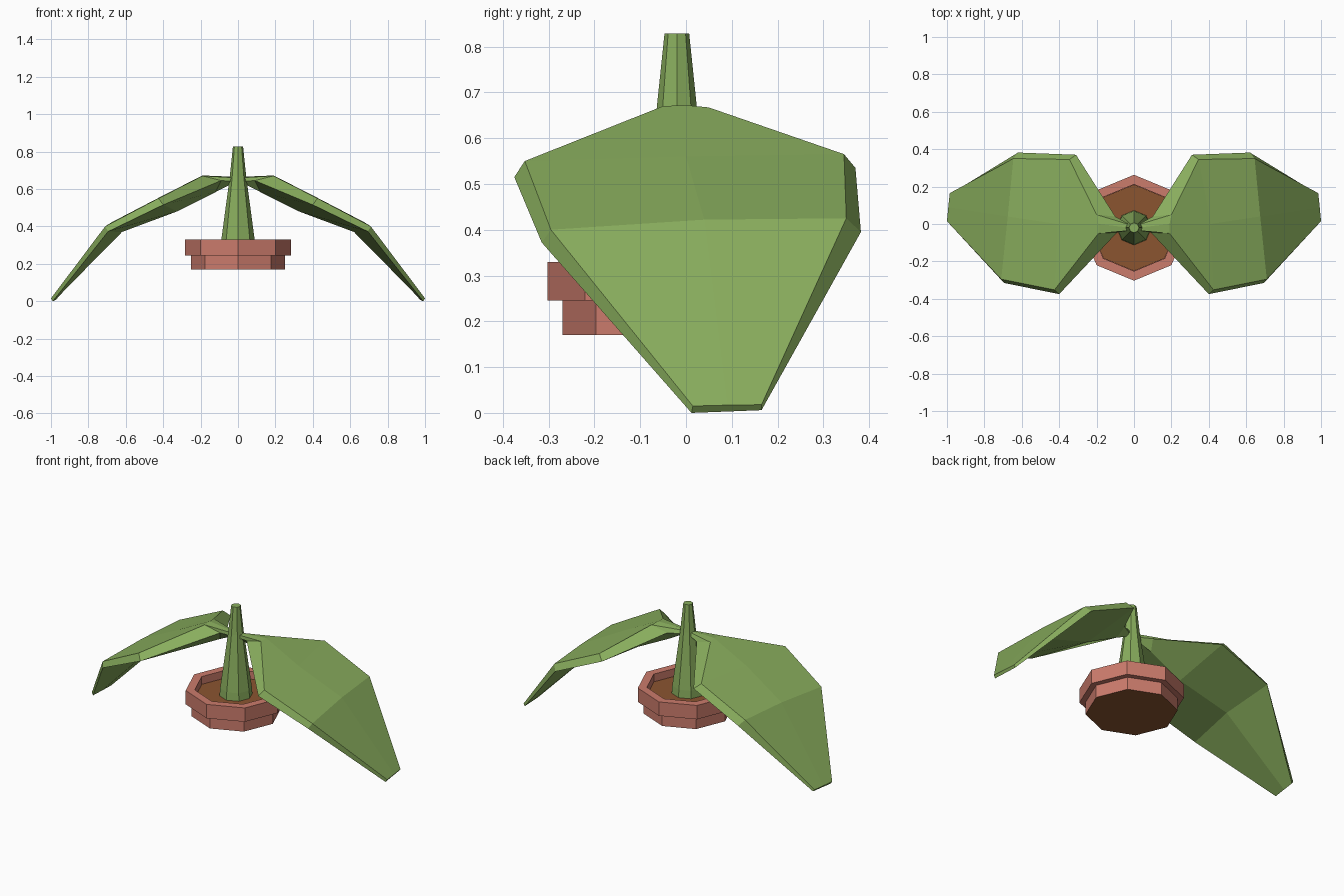
import bpy, bmesh
from math import cos, sin, tau

if "Cube" in bpy.data.objects:
    bpy.data.objects.remove(bpy.data.objects["Cube"])

CY = -0.02  # plant axis in y


def material(name, rgb):
    m = bpy.data.materials.new(name)
    m.diffuse_color = (*rgb, 1)
    m.use_nodes = True
    m.node_tree.nodes["Principled BSDF"].inputs["Base Color"].default_value = m.diffuse_color
    return m


green = material("leaf_green", (0.25, 0.42, 0.11))
clay = material("clay", (0.60, 0.20, 0.15))
earth = material("earth", (0.26, 0.09, 0.03))


def loft(name, rings, mat, cap_start=True, cap_end=True):
    """Skin a series of equally sized point rings with flat faces."""
    bm = bmesh.new()
    rows = [[bm.verts.new(p) for p in ring] for ring in rings]
    n = len(rows[0])
    for a, b in zip(rows, rows[1:]):
        for i in range(n):
            j = (i + 1) % n
            bm.faces.new((a[i], a[j], b[j], b[i]))
    if cap_start:
        bm.faces.new(rows[0][::-1])
    if cap_end:
        bm.faces.new(rows[-1])
    bmesh.ops.recalc_face_normals(bm, faces=bm.faces)
    me = bpy.data.meshes.new(name)
    bm.to_mesh(me)
    bm.free()
    me.materials.append(mat)
    ob = bpy.data.objects.new(name, me)
    bpy.context.collection.objects.link(ob)
    return ob


def lathe(name, profile, mat):
    """Eight-sided turned part from (radius, z) pairs."""
    rings = [[(r * cos(i * tau / 8), CY + r * sin(i * tau / 8), z) for i in range(8)]
             for r, z in profile]
    return loft(name, rings, mat)


# Stepped pot with a hollow rim and a dark underside
pot = lathe("pot", [(0.25, 0.17), (0.25, 0.245), (0.283, 0.245), (0.283, 0.33),
                    (0.232, 0.33), (0.232, 0.27)], clay)
pot.data.materials.append(earth)
for f in pot.data.polygons:
    if len(f.vertices) == 8 and f.center.z < 0.2:
        f.material_index = 1

# Soil and tapered stem
lathe("soil", [(0.231, 0.272), (0.231, 0.283)], earth)
lathe("stem", [(0.093, 0.275), (0.089, 0.33), (0.044, 0.665), (0.027, 0.828)], green)

# Drooping leaf: sections from stem to tip, each ordered
# top front, top middle, top back, bottom back, bottom middle, bottom front
sections = [
    [(0.02, -0.035, 0.66), (0.02, -0.02, 0.665), (0.02, -0.005, 0.66),
     (0.02, -0.005, 0.64), (0.02, -0.02, 0.635), (0.02, -0.035, 0.64)],
    [(0.19, -0.05, 0.67), (0.19, 0.0, 0.672), (0.20, 0.05, 0.667),
     (0.10, 0.04, 0.64), (0.12, 0.0, 0.583), (0.09, -0.045, 0.645)],
    [(0.425, -0.352, 0.55), (0.41, 0.0, 0.56), (0.345, 0.345, 0.565),
     (0.31, 0.37, 0.535), (0.325, 0.0, 0.48), (0.40, -0.375, 0.515)],
    [(0.71, -0.295, 0.40), (0.675, 0.04, 0.422), (0.645, 0.35, 0.425),
     (0.62, 0.382, 0.395), (0.62, 0.04, 0.37), (0.695, -0.315, 0.372)],
    [(1.0, 0.015, 0.015), (0.993, 0.09, 0.017), (0.985, 0.165, 0.018),
     (0.975, 0.165, 0.006), (0.982, 0.09, 0.003), (0.99, 0.012, 0.0)],
]
leaves = loft("leaves", sections, green)
leaves.modifiers.new("mirror", 'MIRROR').use_mirror_merge = False
